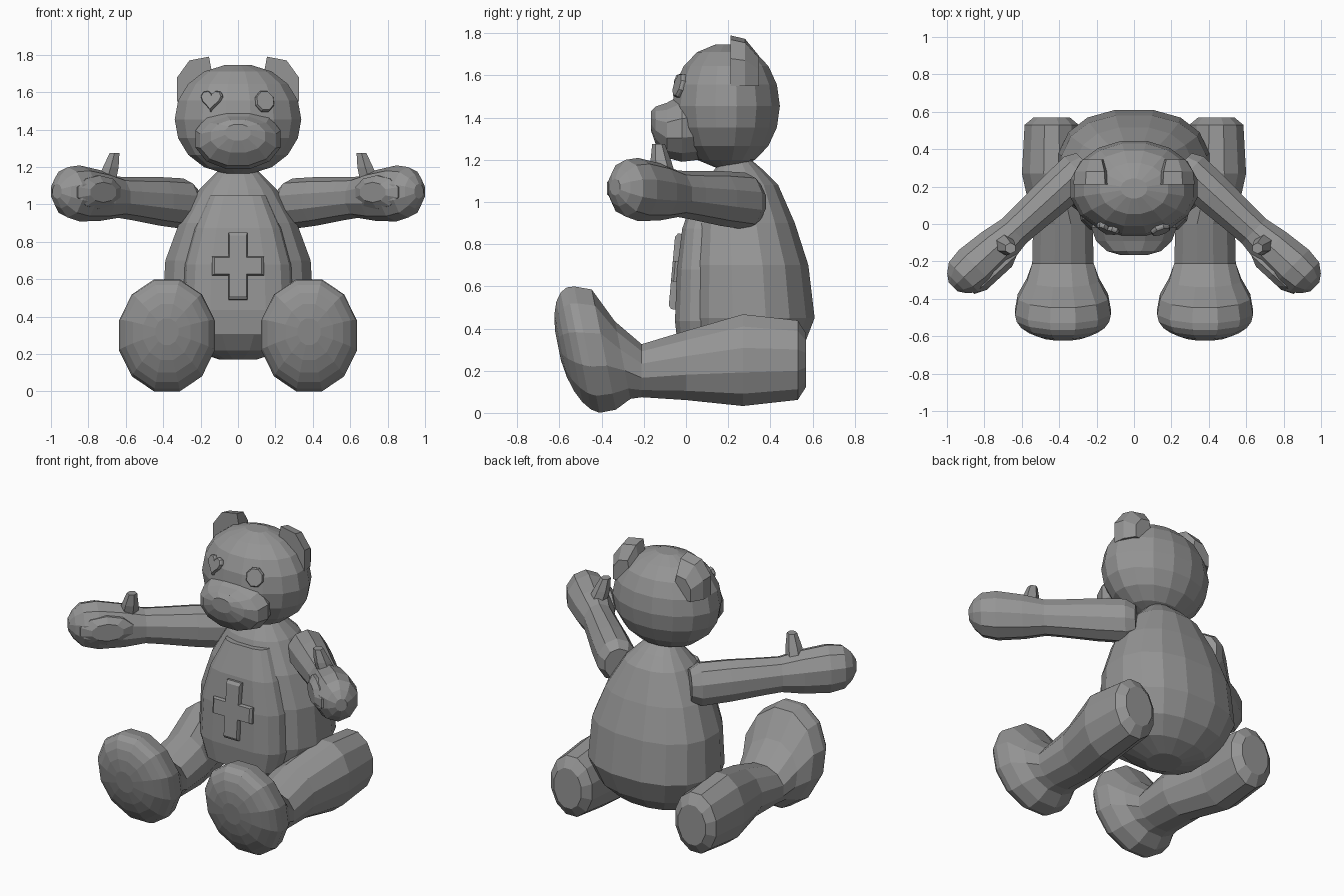
import bpy, bmesh
from math import sin, cos, pi, copysign
from mathutils import Vector

cube = bpy.data.objects.get("Cube")
if cube:
    bpy.data.objects.remove(cube, do_unlink=True)

grey = bpy.data.materials.new("plain grey")
grey.use_nodes = True
COLOR = (.3, .3, .3, 1)
grey.diffuse_color = COLOR
grey.node_tree.nodes["Principled BSDF"].inputs["Base Color"].default_value = COLOR


def loft(name, rings):
    """Skin a list of equal-length rings and close both ends."""
    bm = bmesh.new()
    loops = [[bm.verts.new(point) for point in points] for points in rings]
    for lower, upper in zip(loops, loops[1:]):
        for i in range(len(lower)):
            bm.faces.new((lower[i - 1], lower[i], upper[i], upper[i - 1]))
    bm.faces.new(loops[0])
    bm.faces.new(loops[-1])
    bmesh.ops.recalc_face_normals(bm, faces=bm.faces)
    mesh = bpy.data.meshes.new(name)
    bm.to_mesh(mesh)
    bm.free()
    mesh.materials.append(grey)
    bpy.context.collection.objects.link(bpy.data.objects.new(name, mesh))


def ring(center, u, v, sides=12, power=1):
    """Ring spanned by two half axes; a power below one makes it boxier."""
    center, u, v = Vector(center), Vector(u), Vector(v)
    points = []
    for i in range(sides):
        angle = 2 * pi * (i + .5) / sides
        c, s = cos(angle), sin(angle)
        points.append(center + u * copysign(abs(c) ** power, c) + v * copysign(abs(s) ** power, s))
    return points


def stack(name, rows, power):
    """Upright form from rows of height, middle y, half depth and half width."""
    loft(name, [ring((0, y, z), (width, 0, 0), (0, depth, 0), 16, power)
                for z, y, depth, width in rows])


def plate(name, outline, origin, normal, height):
    """Outline standing on a surface, with a slightly bevelled front."""
    normal = Vector(normal).normalized()
    right = Vector((0, 0, 1)).cross(normal).normalized()
    up = normal.cross(right)
    origin = Vector(origin)
    loft(name, [[origin + (right * a + up * b) * scale + normal * lift for a, b in outline]
                for lift, scale in ((-height, 1), (height / 2, 1), (height, .9))])


# Torso, with the tummy panel as a narrower, boxier copy pushed forward
torso = [(.17, .27, .1, .1), (.22, .27, .2, .25), (.31, .28, .28, .35), (.45, .3, .315, .41),
         (.7, .29, .295, .395), (.9, .27, .25, .32), (1.08, .26, .18, .21), (1.15, .25, .12, .14),
         (1.2, .24, .07, .09)]
stack("torso", torso, .85)
stack("tummy_panel", [(z * .97, y - .04, depth, width * .75)
                      for z, y, depth, width in torso[2:-2]], .45)

# Cross patch on the tummy
LONG, WIDE, THIN = .18, .14, .05
quarter = [(THIN, LONG), (THIN, THIN), (WIDE, THIN)]
cross = (quarter + [(a, -b) for a, b in reversed(quarter)]
         + [(-a, -b) for a, b in quarter] + [(-a, b) for a, b in reversed(quarter)])
plate("cross_patch", cross, (0, -.042, .67), (0, -1, .09), .025)

# Head as a faceted ball, muzzle as a blunt dome
turns = [pi * (i + .5) / 9 for i in range(9)]
stack("head", [(1.455 - .295 * cos(a), .19, .26 * sin(a) ** .9, .345 * sin(a) ** .9)
               for a in turns], 1)
muzzle = [(.1, 1.36, .19, .16), (-.02, 1.35, .235, .165), (-.09, 1.34, .21, .135),
          (-.145, 1.365, .15, .09), (-.167, 1.385, .07, .045)]
loft("muzzle", [ring((0, y, z), (width, 0, 0), (0, 0, height), power=.95)
                for y, z, width, height in muzzle])

# One heart eye and one round eye
heart = []
for i in range(16):
    a = 2 * pi * i / 16
    curve = 13 * cos(a) - 5 * cos(2 * a) - 2 * cos(3 * a) - cos(4 * a)
    heart.append((.062 * sin(a) ** 3, .004 * curve + .01))
octagon = [(p.x, p.y) for p in ring((0, 0, 0), (.055, 0, 0), (0, .06, 0), 8)]
for side, sign, outline in (("right", -1, heart), ("left", 1, octagon)):
    plate(side + "_eye", outline, (sign * .14, -.025, 1.55), (sign * .35, -1, .3), .02)

ear = [(.14, 1.55), (.14, 1.71), (.155, 1.79), (.26, 1.77), (.325, 1.68), (.325, 1.55)]
# Leg and foot rows: y, z, half width, half height
leg = [(.57, .25, .1, .13), (.53, .25, .15, .195), (.27, .25, .165, .225), (0, .225, .165, .17),
       (-.21, .2, .17, .13), (-.3, .25, .2, .19), (-.39, .3, .25, .295)]
# Rounded sole
for i in range(6):
    a = i * pi / 11.5
    full = cos(a) ** .9
    leg.append((-.47 - .14 * sin(a), .3 + .02 * sin(a), .265 * full, .31 * full))
# Arm rows: share of the length, radius
arm = [(0, .1), (.06, .135), (.24, .13), (.45, .115), (.55, .11), (.68, .135),
       (.84, .15), (.93, .135), (.98, .09), (1.01, .04)]
SHOULDER, REACH = Vector((.25, .32, 1)), Vector((.71, -.65, .07))

for side, sign in (("left", 1), ("right", -1)):
    # Ear: flat front, tapering towards the back
    loft(side + "_ear", [[(sign * (.2 + (x - .2) * scale), y, 1.55 + (z - 1.55) * scale)
                          for x, z in ear]
                         for y, scale in ((.21, 1), (.28, .93), (.345, .6))])

    # Leg flowing into a big foot that leans forward at the toes
    rings = []
    for y, z, width, height in leg:
        x = .44 if y > .2 else .38
        lean = -.2 * height if y < -.25 else 0
        rings.append(ring((sign * x, y, z), (sign * width, 0, 0), (0, lean, height)))
    loft(side + "_leg", rings)

    # Arm reaching outwards and forwards
    rings = []
    for share, radius in arm:
        x, y, z = SHOULDER + REACH * share
        across = .62 * radius
        rings.append(ring((sign * x, y, z), (sign * across, across, 0), (0, 0, radius), 10))
    loft(side + "_arm", rings)

    # Domed palm pad
    loft(side + "_palm_pad", [ring((sign * (.75 - lift), -.26 - lift, 1.065),
                                   (sign * .12 * scale, -.11 * scale, 0), (0, 0, .09 * scale), 10)
                              for lift, scale in ((-.05, 1), (.01, 1), (.03, .6))])

    # Thumb
    loft(side + "_thumb", [ring((sign * x, y, z), (radius, 0, 0), (0, radius, 0), 6)
                           for x, y, z, radius in ((.71, -.1, 1.1, .06), (.68, -.12, 1.2, .048),
                                                   (.66, -.13, 1.275, .03))])
